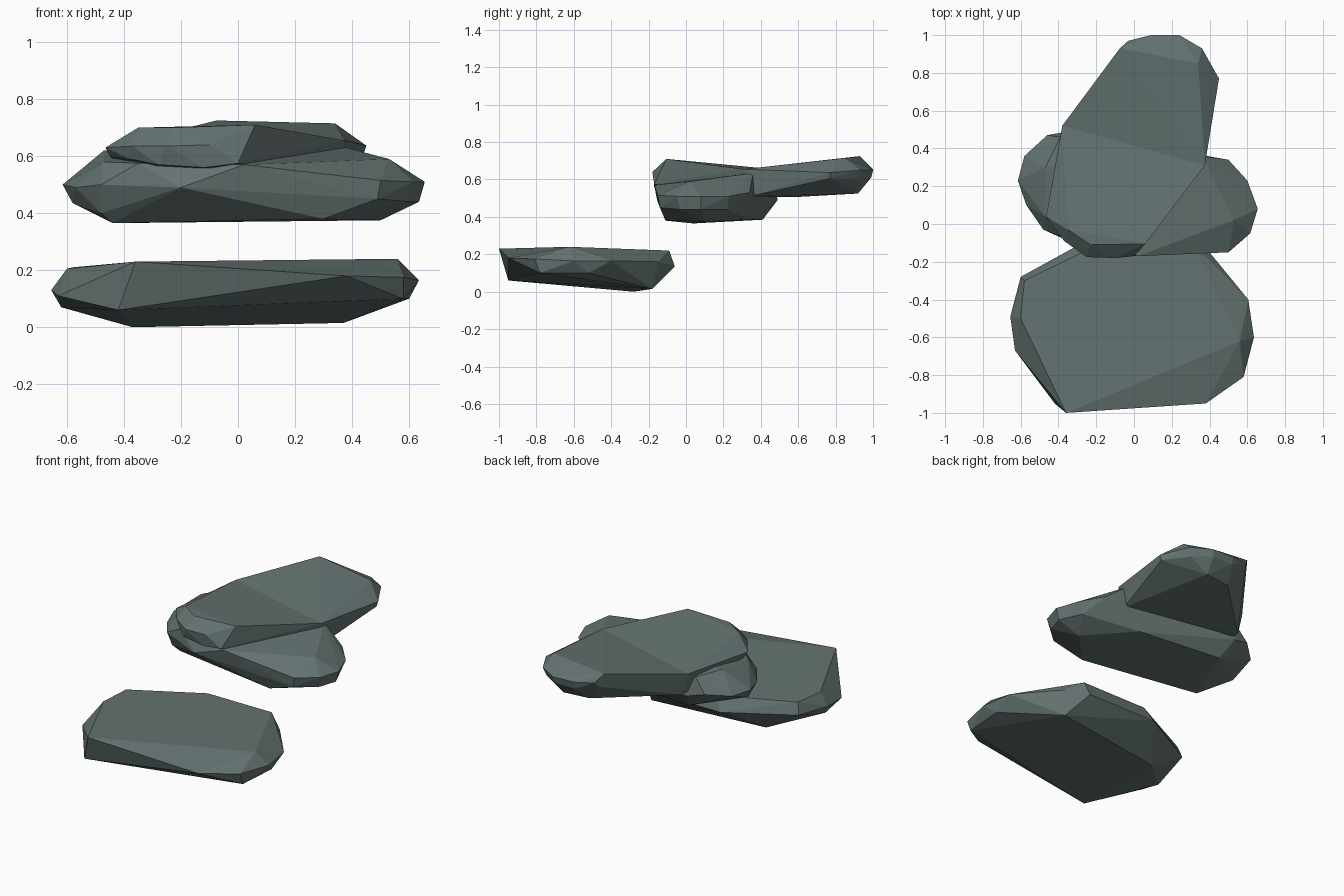
import bpy, bmesh
from mathutils import Vector

stone = bpy.data.materials.new("slate grey")
stone.diffuse_color = (0.127, 0.171, 0.166, 1)


def rock(name, *groups):
    """Faceted stone from one or more hulls; caps shared by two hulls are opened."""
    bm = bmesh.new()
    for pts in groups:
        part = bmesh.new()
        for p in pts:
            part.verts.new(p)
        bmesh.ops.convex_hull(part, input=part.verts[:])
        bmesh.ops.delete(part, geom=[v for v in part.verts if not v.link_faces], context='VERTS')
        me = bpy.data.meshes.new("part")
        part.to_mesh(me)
        part.free()
        bm.from_mesh(me)
        bpy.data.meshes.remove(me)
    if len(groups) > 1:
        shared = [Vector(p) for p in groups[0] if p in groups[1]]
        on_cap = lambda v: any((v.co - s).length < 1e-4 for s in shared)
        inner = [f for f in bm.faces if all(on_cap(v) for v in f.verts)]
        bmesh.ops.delete(bm, geom=inner, context='FACES')
        bmesh.ops.remove_doubles(bm, verts=bm.verts[:], dist=1e-4)
    bmesh.ops.dissolve_limit(bm, angle_limit=0.05, verts=bm.verts[:], edges=bm.edges[:])
    bmesh.ops.recalc_face_normals(bm, faces=bm.faces[:])
    mesh = bpy.data.meshes.new(name)
    bm.to_mesh(mesh)
    bm.free()
    mesh.materials.append(stone)
    obj = bpy.data.objects.new(name, mesh)
    bpy.context.collection.objects.link(obj)


# Low front stone
rock("lower_rock", [
    (-0.36, -1.0, 0.23), (0.56, -0.62, 0.24), (-0.58, -0.30, 0.21), (-0.60, -0.50, 0.205),
    (-0.15, -0.09, 0.22), (0.30, -0.09, 0.22),
    (0.38, -0.95, 0.18), (0.58, -0.81, 0.175), (0.635, -0.60, 0.165), (0.605, -0.40, 0.165),
    (0.58, -0.78, 0.10), (0.60, -0.52, 0.10), (0.40, -0.15, 0.16),
    (-0.655, -0.49, 0.13), (-0.63, -0.67, 0.11), (-0.62, -0.52, 0.07), (-0.60, -0.28, 0.14),
    (-0.42, -0.95, 0.06), (-0.20, -0.06, 0.135), (0.28, -0.06, 0.135),
    (-0.37, -0.28, 0.0), (0.37, -0.18, 0.015)])

# Wide middle stone
rock("middle_rock", [
    (-0.47, 0.30, 0.62), (-0.39, 0.46, 0.61), (0.36, 0.36, 0.635), (0.53, 0.02, 0.59),
    (-0.47, 0.04, 0.58), (-0.35, -0.08, 0.575), (0.02, -0.17, 0.57),
    (-0.615, 0.23, 0.50), (-0.58, 0.36, 0.50), (-0.46, 0.47, 0.52), (-0.57, 0.10, 0.49),
    (-0.48, -0.03, 0.50), (-0.20, -0.155, 0.49), (0.50, -0.15, 0.515), (0.49, -0.14, 0.45),
    (0.615, -0.05, 0.51), (0.655, 0.08, 0.51), (0.635, 0.08, 0.44), (0.60, 0.23, 0.51),
    (0.50, 0.34, 0.53), (0.60, -0.03, 0.44), (0.57, 0.22, 0.44),
    (-0.58, 0.20, 0.435), (-0.48, 0.02, 0.40), (-0.44, 0.04, 0.365),
    (0.30, -0.11, 0.38), (0.50, 0.10, 0.375), (-0.30, 0.41, 0.385), (0.25, 0.35, 0.385),
    (-0.35, 0.49, 0.49)])

# Long top stone, creased where its two halves meet
crease = [(0.375, 0.31, 0.655), (-0.38, 0.52, 0.65), (0.36, 0.34, 0.51), (-0.34, 0.53, 0.51)]
front_half = [
    (0.06, -0.105, 0.71), (-0.35, -0.03, 0.70), (-0.23, -0.11, 0.70),
    (-0.465, 0.04, 0.63), (-0.37, -0.09, 0.635), (-0.25, -0.175, 0.635), (-0.10, -0.18, 0.64),
    (0.0, -0.17, 0.575), (-0.12, -0.17, 0.56), (-0.28, -0.15, 0.57), (-0.38, -0.06, 0.59),
    (-0.45, 0.06, 0.60)]
rear_half = [
    (-0.075, 0.93, 0.725), (0.34, 0.85, 0.715), (0.45, 0.77, 0.637), (0.44, 0.77, 0.605),
    (0.36, 0.93, 0.65), (0.24, 1.0, 0.65), (0.09, 1.0, 0.655), (-0.03, 0.97, 0.67),
    (0.34, 0.92, 0.60), (0.23, 0.99, 0.61), (0.09, 0.99, 0.61), (-0.05, 0.94, 0.64),
    (0.22, 0.92, 0.525), (0.05, 0.90, 0.525), (0.22, 0.57, 0.505)]
rock("upper_rock", crease + front_half, crease + rear_half)
